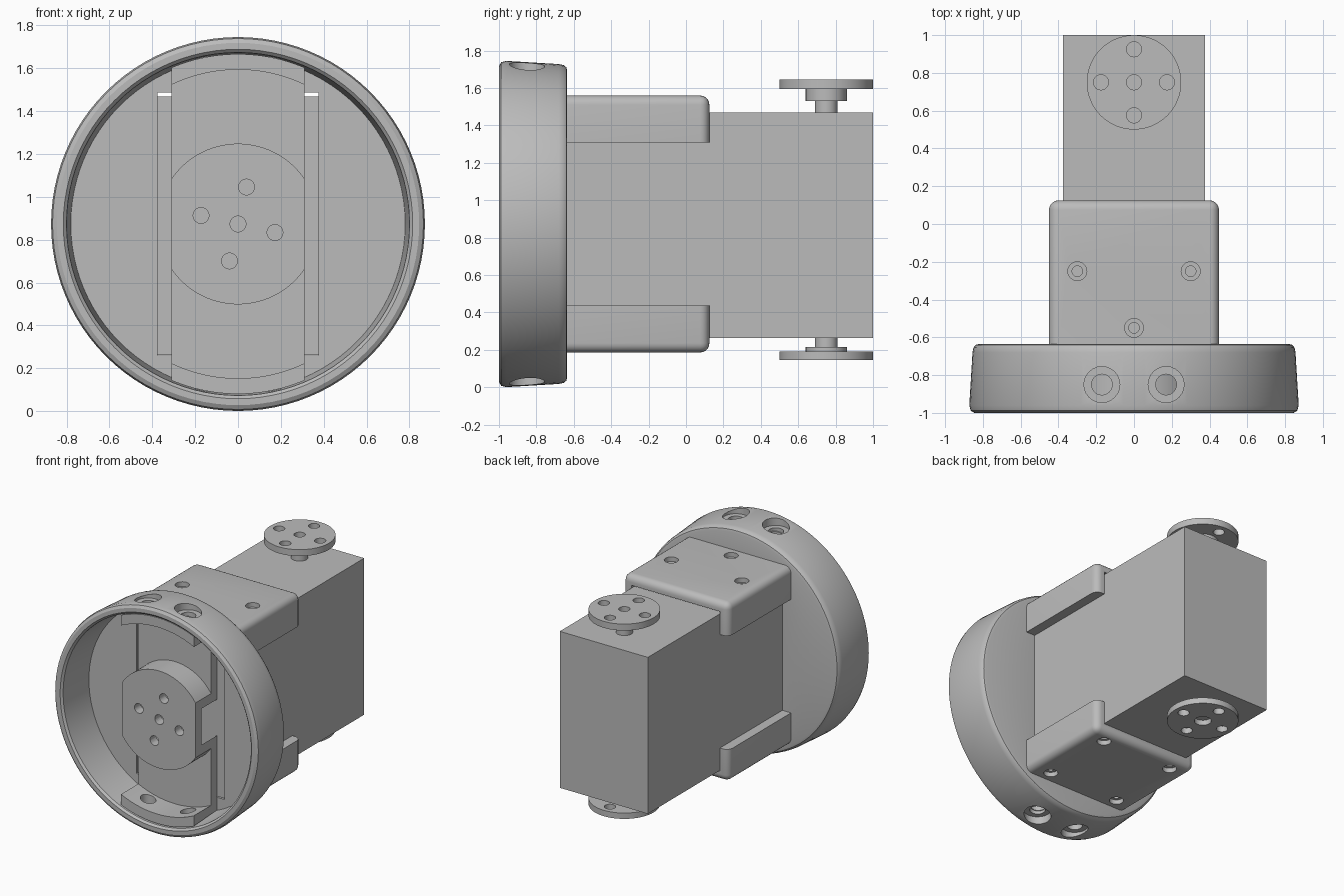
import bpy, bmesh, math
from mathutils import Matrix, Vector

if "Cube" in bpy.data.objects:
    bpy.data.objects.remove(bpy.data.objects["Cube"], do_unlink=True)

MID = 0.873  # height of the round housing's axis
grey = bpy.data.materials.new("plain_grey")
grey.use_nodes = True
grey.diffuse_color = (0.5, 0.5, 0.5, 1)
grey.node_tree.nodes["Principled BSDF"].inputs["Base Color"].default_value = (0.5, 0.5, 0.5, 1)


def finish(name, bm):
    bmesh.ops.recalc_face_normals(bm, faces=bm.faces)
    mesh = bpy.data.meshes.new(name)
    bm.to_mesh(mesh)
    bm.free()
    mesh.materials.append(grey)
    ob = bpy.data.objects.new(name, mesh)
    bpy.context.collection.objects.link(ob)
    return ob


def box_bm(lo, hi):
    lo, hi = Vector(lo), Vector(hi)
    bm = bmesh.new()
    bmesh.ops.create_cube(bm, size=1)
    bmesh.ops.scale(bm, vec=hi - lo, verts=bm.verts)
    bmesh.ops.translate(bm, vec=(lo + hi) / 2, verts=bm.verts)
    return bm


def box(name, lo, hi):
    return finish(name, box_bm(lo, hi))


def lathe(name, profile, matrix, steps=64):
    """Revolve a closed (radius, height) profile around local z."""
    bm = bmesh.new()
    rings = []
    for i in range(steps):
        a = 2 * math.pi * i / steps
        rings.append([bm.verts.new((r * math.cos(a), r * math.sin(a), h)) for r, h in profile])
    for i, ring in enumerate(rings):
        nxt = rings[(i + 1) % steps]
        for j in range(len(profile)):
            k = (j + 1) % len(profile)
            if profile[j][0] or profile[k][0]:
                bm.faces.new((ring[j], ring[k], nxt[k], nxt[j]))
    bmesh.ops.remove_doubles(bm, verts=bm.verts, dist=1e-5)
    bm.transform(matrix)
    return finish(name, bm)


def rod(centre, radius, length, axis):
    bm = bmesh.new()
    bmesh.ops.create_cone(bm, cap_ends=True, segments=24, radius1=radius, radius2=radius, depth=length)
    turn = Matrix.Rotation(math.pi / 2, 4, "X") if axis == "Y" else Matrix()
    bm.transform(Matrix.Translation(centre) @ turn)
    return finish("cutter", bm)


def combine(ob, cutter, mode="DIFFERENCE"):
    mod = ob.modifiers.new("cut", "BOOLEAN")
    mod.operation, mod.solver, mod.object = mode, "EXACT", cutter
    bpy.context.view_layer.objects.active = ob
    bpy.ops.object.modifier_apply(modifier=mod.name)
    bpy.data.objects.remove(cutter, do_unlink=True)


def smooth(ob):
    bpy.ops.object.select_all(action="DESELECT")
    ob.select_set(True)
    bpy.context.view_layer.objects.active = ob
    bpy.ops.object.shade_smooth_by_angle(angle=math.radians(30))


# local z becomes world y, centred on the housing axis
along_y = Matrix.Translation((0, 0, MID)) @ Matrix.Rotation(-math.pi / 2, 4, "X")

# Round housing cup with tapered wall and rounded rims
housing = lathe("round_housing", [
    (0, -.70), (.78, -.70), (.80, -.985), (.815, -1), (.845, -1), (.865, -.988), (.872, -.96),
    (.855, -.68), (.85, -.655), (.838, -.64), (.82, -.635), (0, -.635)], along_y, 96)
combine(housing, box("cutter", (-.376, -.8, .259), (.376, -.5, 1.487)))

# Hat-shaped strap inside the cup: hub cap, plate and end tabs
strap = lathe("inner_strap", [
    (0, -.96), (.375, -.96), (.375, -.77), (.72, -.77), (.72, -.98), (.793, -.98),
    (.778, -.70), (.34, -.70), (.34, -.885), (0, -.885)], along_y, 96)
combine(strap, box("cutter", (-.31, -1.2, -.2), (.31, 0, 2)), "INTERSECT")


def cross(radius, turn):
    """Centre point and four points around it."""
    return [(0, 0)] + [(radius * math.cos(turn + i * math.pi / 2),
                        radius * math.sin(turn + i * math.pi / 2)) for i in range(4)]


for x, z in cross(.177, math.radians(-13)):
    combine(strap, rod((x, -.92, MID + z), .037, .2, "Y"))

# Radial screw holes through cup wall and strap tabs
for side in (1, -1):
    for x in (-.17, .17):
        combine(housing, rod((x, -.85, MID + side * .9), .095, .19, "Z"))
        combine(housing, rod((x, -.85, MID + side * .8), .055, .3, "Z"))
        combine(strap, rod((x, -.85, MID + side * .75), .055, .3, "Z"))
smooth(housing)
smooth(strap)

# Motor body
box("motor_body", (-.375, -.69, .263), (.375, 1, 1.468))


# Cradles gripping the body from above and below
def cradle(name, side, holes):
    z = sorted((MID + side * .437, MID + side * .687))
    bm = box_bm((-.45, -.64, z[0]), (.45, .125, z[1]))
    outer = MID + side * .687
    edges = []
    for e in bm.edges:
        a, b = (v.co for v in e.verts)
        at_outer = abs(a.z - outer) < .001 and abs(b.z - outer) < .001
        at_end = a.y > 0 and b.y > 0
        along = abs(a.y - b.y) > .1
        upright = abs(a.z - b.z) > .1
        if (at_outer and (at_end or along)) or (at_end and upright):
            edges.append(e)
    bmesh.ops.bevel(bm, geom=edges, offset=.05, segments=5, profile=.5, affect="EDGES")
    ob = finish(name, bm)
    combine(ob, box("cutter", (-.376, -1, .259), (.376, 1, 1.487)))
    for x, y in holes:
        combine(ob, rod((x, y, outer), .05, .07, "Z"))
        combine(ob, rod((x, y, outer), .028, .3, "Z"))
    smooth(ob)


cradle("upper_cradle", 1, [(-.3, -.25), (.3, -.25), (0, -.55)])
cradle("lower_cradle", -1, [(x, y) for x in (-.3, .3) for y in (-.55, .03)])


# Output discs on stepped shafts, top and bottom of the body
def horn(name, levels, centre_radius):
    z0, z1, z2, z3 = levels
    ob = lathe(name, [(0, z0), (.06, z0), (.06, z1), (.11, z1), (.11, z2),
                      (.25, z2), (.25, z3), (0, z3)], Matrix.Translation((0, .75, 0)))
    for i, (x, y) in enumerate(cross(.175, 0)):
        radius = .04 if i else centre_radius
        combine(ob, rod((x, .75 + y, z3), radius, .08 if i == 0 else .12, "Z"))
    smooth(ob)


horn("upper_horn", (1.46, 1.53, 1.595, 1.645), .04)
horn("lower_horn", (.27, .215, .19, .145), .06)
